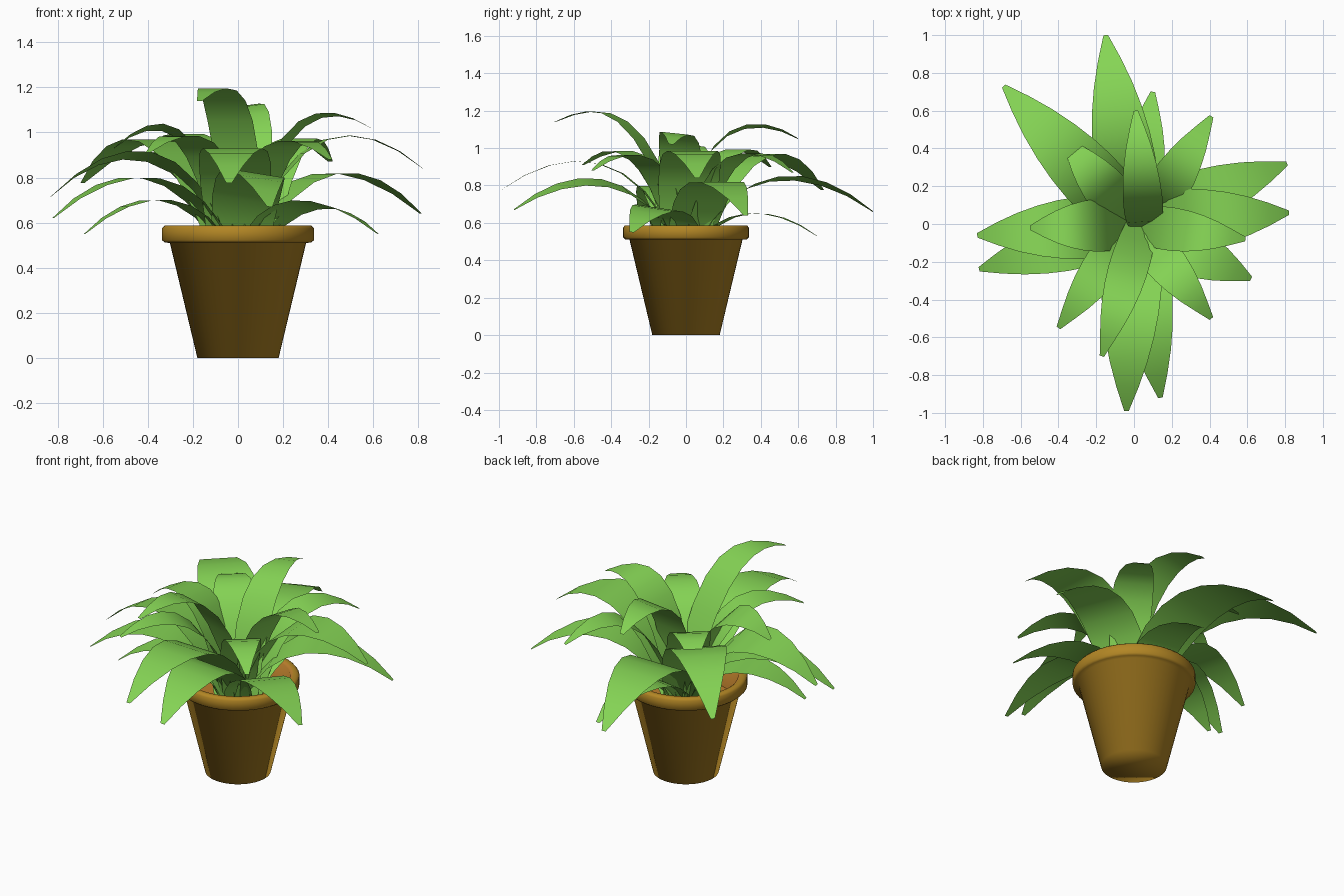
import bpy, math
from mathutils import Vector

if "Cube" in bpy.data.objects:
    bpy.data.objects.remove(bpy.data.objects["Cube"])


def material(name, rgb):
    m = bpy.data.materials.new(name)
    m.diffuse_color = (*rgb, 1)
    m.use_nodes = True
    m.node_tree.nodes["Principled BSDF"].inputs["Base Color"].default_value = m.diffuse_color
    return m


clay = material("ochre clay", (0.45, 0.24, 0.018))
inner = material("orange inner clay", (0.50, 0.21, 0.026))
green = material("leaf green", (0.235, 0.66, 0.09))


def make_object(name, verts, faces, mats, angle):
    mesh = bpy.data.meshes.new(name)
    mesh.from_pydata(verts, [], faces)
    ob = bpy.data.objects.new(name, mesh)
    bpy.context.collection.objects.link(ob)
    for m in mats:
        mesh.materials.append(m)
    bpy.ops.object.select_all(action='DESELECT')
    ob.select_set(True)
    bpy.context.view_layer.objects.active = ob
    bpy.ops.object.shade_smooth_by_angle(angle=math.radians(angle))
    return ob


# Pot: turned profile (radius, height), closed by a disc at the bottom and inside
profile = [(0.18, 0), (0.302, 0.51), (0.325, 0.512), (0.336, 0.522), (0.336, 0.575),
           (0.326, 0.587), (0.30, 0.587), (0.285, 0.575), (0.26, 0.43)]
N = 48
verts = [(r * math.cos(2 * math.pi * i / N), r * math.sin(2 * math.pi * i / N), z)
         for r, z in profile for i in range(N)]
faces = [(k * N + i, k * N + (i + 1) % N, (k + 1) * N + (i + 1) % N, (k + 1) * N + i)
         for k in range(len(profile) - 1) for i in range(N)]
faces.append(tuple(reversed(range(N))))
faces.append(tuple(range((len(profile) - 1) * N, len(profile) * N)))
pot = make_object("pot", verts, faces, [clay, inner], 80)
for p in pot.data.polygons:
    if p.center.z > 0.42 and Vector(p.center.xy).length < 0.292:
        p.material_index = 1


# Leaf: flat arching strip from a root in the pot to its tip
def leaf(name, tx, ty, tip_z, peak, width, lean=0.22, roll=0, root=(0, 0), base=0.03, steps=8):
    root = Vector((*root, 0))
    out = Vector((tx, ty, 0)) - root
    reach = out.length
    out.normalize()
    side = Vector((-out.y, out.x, 0))
    z0 = 0.435
    c = (peak - 0.064 * z0 - 0.216 * tip_z) / 0.72     # arch height control
    pts = [(base, z0), (base + lean * reach, c), (0.66 * reach, c), (reach, tip_z)]
    verts, faces = [], []
    for i in range(steps + 1):
        t = i / steps
        b = [(1 - t) ** 3, 3 * t * (1 - t) ** 2, 3 * t * t * (1 - t), t ** 3]
        r = sum(w * p[0] for w, p in zip(b, pts))
        z = sum(w * p[1] for w, p in zip(b, pts))
        half = max(0.012, width / 2 * math.sin(math.pi * (0.25 + 0.75 * t)) ** 0.8)
        mid = root + out * r + Vector((0, 0, z))
        across = side * half + Vector((0, 0, half * math.tan(math.radians(roll))))
        verts += [mid - across, mid + across]
        if i:
            k = 2 * i
            faces.append((k - 2, k, k + 1, k - 1))
    make_object(name, verts, faces, [green], 60)


# Each leaf: tip x, tip y, tip z, peak height, width, then lean, roll, root
leaves = {
    "outer_leaf": [(-0.15, 1.0, 0.66, 0.84, 0.33, 0.22, -5),
                   (0.10, 0.70, 0.53, 0.65, 0.25),
                   (-0.68, -0.17, 0.55, 0.70, 0.27),
                   (-0.82, -0.24, 0.62, 0.80, 0.30),
                   (0.14, -0.92, 0.67, 0.82, 0.30, 0.22, -9),
                   (0.62, -0.29, 0.55, 0.68, 0.30, 0.22, -8),
                   (0.81, 0.32, 0.64, 0.82, 0.31)],
    "middle_leaf": [(-0.83, -0.06, 0.715, 0.90, 0.33, 0.22, 8),
                    (-0.69, 0.73, 0.775, 0.97, 0.33),
                    (-0.04, -0.99, 0.775, 0.93, 0.32),
                    (0.82, 0.06, 0.84, 0.985, 0.33),
                    (-0.40, -0.55, 0.91, 0.98, 0.22),
                    (0.41, -0.50, 0.88, 0.96, 0.22),
                    (0.41, 0.57, 0.87, 0.97, 0.23, 0.22, 0, (0.06, 0.0)),
                    (-0.37, 0.45, 0.90, 0.99, 0.24)],
    "inner_leaf": [(0.01, 0.60, 1.05, 1.11, 0.21, 0.08, -8, (0.06, -0.05)),
                   (0.59, -0.08, 1.02, 1.07, 0.23, 0.22, -6),
                   (-0.17, -0.70, 1.14, 1.18, 0.21, 0.3, 0, (0.05, 0.03)),
                   (-0.55, -0.02, 0.93, 1.02, 0.28, 0.22, 8)],
}
for ring, group in leaves.items():
    for n, spec in enumerate(group, 1):
        leaf(f"{ring}_{n}", *spec)
